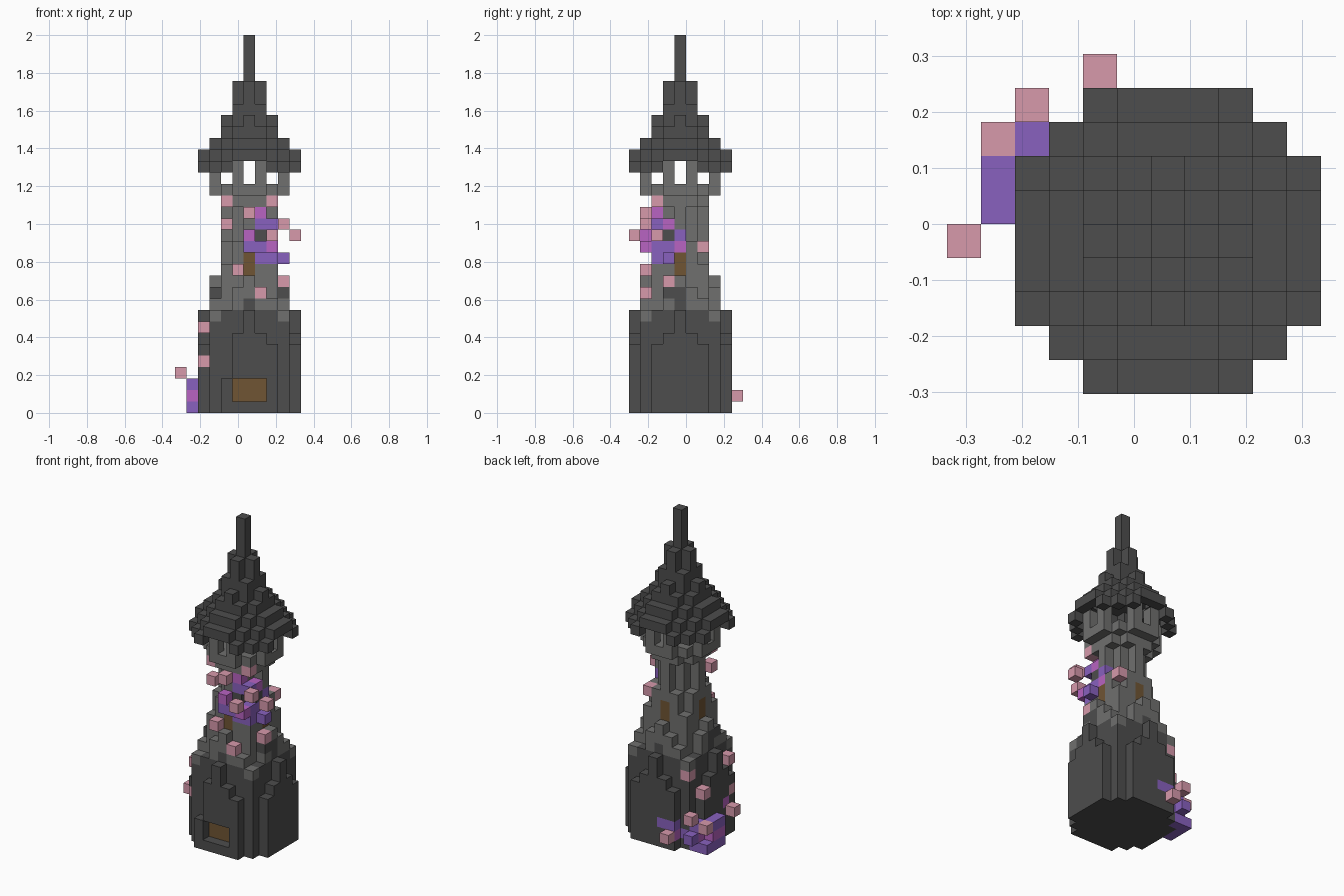
import bpy
import bmesh
from mathutils import Vector

cube = bpy.data.objects.get("Cube")
if cube:
    bpy.data.objects.remove(cube, do_unlink=True)

SIZE = 2 / 33                                  # edge of one block
AXIS = Vector((SIZE, -SIZE / 2, SIZE / 2))     # centre of the tower's lowest block
COLOURS = {
    "dark_stone": (0.075, 0.075, 0.075),
    "grey_stone": (0.16, 0.16, 0.157),
    "brown_wood": (0.16, 0.09, 0.034),
    "pink_blossom": (0.68, 0.32, 0.41),
    "purple_leaf": (0.25, 0.12, 0.52),
    "magenta_leaf": (0.48, 0.125, 0.54),
}


def make_material(name, rgb):
    mat = bpy.data.materials.new(name)
    mat.use_nodes = True
    mat.diffuse_color = (*rgb, 1)
    shader = next(n for n in mat.node_tree.nodes if n.type == "BSDF_PRINCIPLED")
    shader.inputs["Base Color"].default_value = (*rgb, 1)
    shader.inputs["Roughness"].default_value = 0.9
    return mat


materials = {name: make_material(name, rgb) for name, rgb in COLOURS.items()}
blocks = {}                                    # block position -> (part, colour)


def disk(radius, limit=None):
    """Blocky round slab: a square with its corners cut off."""
    limit = radius * 3 // 2 if limit is None else limit
    span = range(-radius, radius + 1)
    return [(u, v) for u in span for v in span if abs(u) + abs(v) <= limit]


def column(u, v, bottom, top, part, colour):
    for k in range(bottom, top):
        blocks[u, v, k] = (part, colour)


def slab(plan, bottom, top, part, colour):
    for u, v in plan:
        column(u, v, bottom, top, part, colour)


def four_ways(u, v):
    return {(u, v), (-v, u), (-u, -v), (v, -u)}


# Base: outer buttresses of uneven height around a solid core
for u, v in disk(4):
    far, near = max(abs(u), abs(v)), min(abs(u), abs(v))
    height = 9
    if (u, v) == (-2, -4):
        height = 3
    elif far == 4:
        height = (9, 7, 6)[near]
    elif (far, near) == (3, 3):
        height = 8
    column(u, v, 0, height, "base", "dark_stone")

# Grey stones where the base meets the tower
for u, v in four_ways(3, 3):
    column(u, v, 8, 9, "lower_tower", "grey_stone")
for u, v in four_ways(3, 2):
    column(u, v, 9, 10, "lower_tower", "grey_stone")

# Lower tower with stepped shoulders
for u, v in disk(3):
    far, near = max(abs(u), abs(v)), min(abs(u), abs(v))
    top = 12
    if far == 3:
        top = 12 - near
    elif near == 2:
        top = 13
    column(u, v, 9, top, "lower_tower", "grey_stone")
for side in (-1, 1):
    column(3 * side, 0, 9, 11, "lower_tower", "dark_stone")
    column(0, 3 * side, 9, 10, "lower_tower", "dark_stone")
    column(3 * side, -1, 10, 11, "lower_tower", "dark_stone")

# Ribbed shaft and its flared top
slab(disk(2), 12, 15, "shaft", "grey_stone")
slab(disk(2, 2), 15, 18, "shaft", "grey_stone")
slab(disk(2), 18, 19, "shaft", "grey_stone")

# Slit windows, one on each face
for u, v in four_ways(0, 2):
    column(u, v, 12, 14, "slit_windows", "brown_wood")

# Recessed door
for u in (-1, 0, 1):
    for k in (1, 2):
        del blocks[u, -4, k]
    column(u, -3, 1, 3, "door", "brown_wood")

# Open gallery: floor and paired posts
slab(disk(3), 19, 20, "gallery_floor", "grey_stone")
for u in (-1, 1):
    for u2, v2 in four_ways(u, 3):
        column(u2, v2, 20, 22, "gallery_posts", "grey_stone")

# Roof: a hollow shell whose eaves droop at the corners, then tiers up to the spire
eaves = [disk(4), disk(4, 5), disk(3, 4), disk(2, 3)]
for level, (outer, inner) in enumerate(zip(eaves, eaves[1:])):
    slab(set(outer) - set(inner), 21 + level, 22 + level, "roof", "dark_stone")
for radius, limit, bottom, top in (
    (2, 3, 24, 25), (2, 2, 25, 26), (1, 2, 26, 27), (1, 1, 27, 29), (0, 0, 29, 33),
):
    slab(disk(radius, limit), bottom, top, "roof", "dark_stone")

# Blossom and leaves on the shaft
upper = {
    "pink_blossom": [
        (-2, -2, 18), (2, -2, 18), (0, -3, 17), (-2, -2, 16), (3, -3, 16),
        (2, -4, 15), (4, -2, 15), (2, 2, 14), (-1, -3, 12), (3, -1, 11), (1, -3, 10),
    ],
    "purple_leaf": [
        (1, -2, 16), (2, -2, 16), (2, 0, 15), (0, -3, 14), (1, -3, 14),
        (2, -2, 14), (2, -1, 14), (1, -2, 13), (2, -2, 13), (3, -1, 13),
    ],
    "magenta_leaf": [(1, -2, 17), (2, -1, 16), (0, -3, 15), (2, -3, 14), (2, 0, 14)],
    "dark_stone": [(1, -2, 15), (2, -1, 15)],
}
# Blossom and leaves at the foot
lower = {
    "pink_blossom": [
        (-3, 3, 7), (-4, 2, 5), (-4, -2, 7), (-4, -2, 4), (-6, 0, 3),
        (-5, 3, 2), (-4, 4, 3), (-2, 5, 1),
    ],
    "purple_leaf": [
        (-5, 1, 2), (-5, 1, 0), (-5, 2, 0), (-5, 2, 2), (-4, 3, 2), (-5, 3, 0),
        (-4, 3, 0), (-4, 4, 1), (-1, 4, 2), (-2, 4, 2), (-3, 3, 1),
    ],
    "magenta_leaf": [(-5, 1, 1), (-5, 2, 1), (-4, 3, 1), (-4, -1, 3), (-2, 4, 1)],
}
for part, groups in (("upper_blossom", upper), ("lower_blossom", lower)):
    for colour, cells in groups.items():
        for cell in cells:
            blocks[cell] = (part, colour)

DIRECTIONS = [Vector(d) for d in
              ((1, 0, 0), (-1, 0, 0), (0, 1, 0), (0, -1, 0), (0, 0, 1), (0, 0, -1))]


def build_part(part):
    """Mesh the outward faces of one part, skipping faces buried in other blocks."""
    bm = bmesh.new()
    slots = []
    for cell, (owner, colour) in blocks.items():
        if owner != part:
            continue
        if colour not in slots:
            slots.append(colour)
        centre = Vector(cell)
        for d in DIRECTIONS:
            if tuple(int(c) for c in centre + d) in blocks:
                continue
            a = Vector((d.y, d.z, d.x))
            b = d.cross(a)
            corners = [centre + (d + a * s + b * t) / 2
                       for s, t in ((-1, -1), (1, -1), (1, 1), (-1, 1))]
            face = bm.faces.new([bm.verts.new(AXIS + c * SIZE) for c in corners])
            face.material_index = slots.index(colour)
    bmesh.ops.remove_doubles(bm, verts=bm.verts, dist=SIZE / 100)
    mesh = bpy.data.meshes.new(part)
    bm.to_mesh(mesh)
    bm.free()
    for colour in slots:
        mesh.materials.append(materials[colour])
    bpy.context.collection.objects.link(bpy.data.objects.new(part, mesh))


for part in dict.fromkeys(owner for owner, _ in blocks.values()):
    build_part(part)
